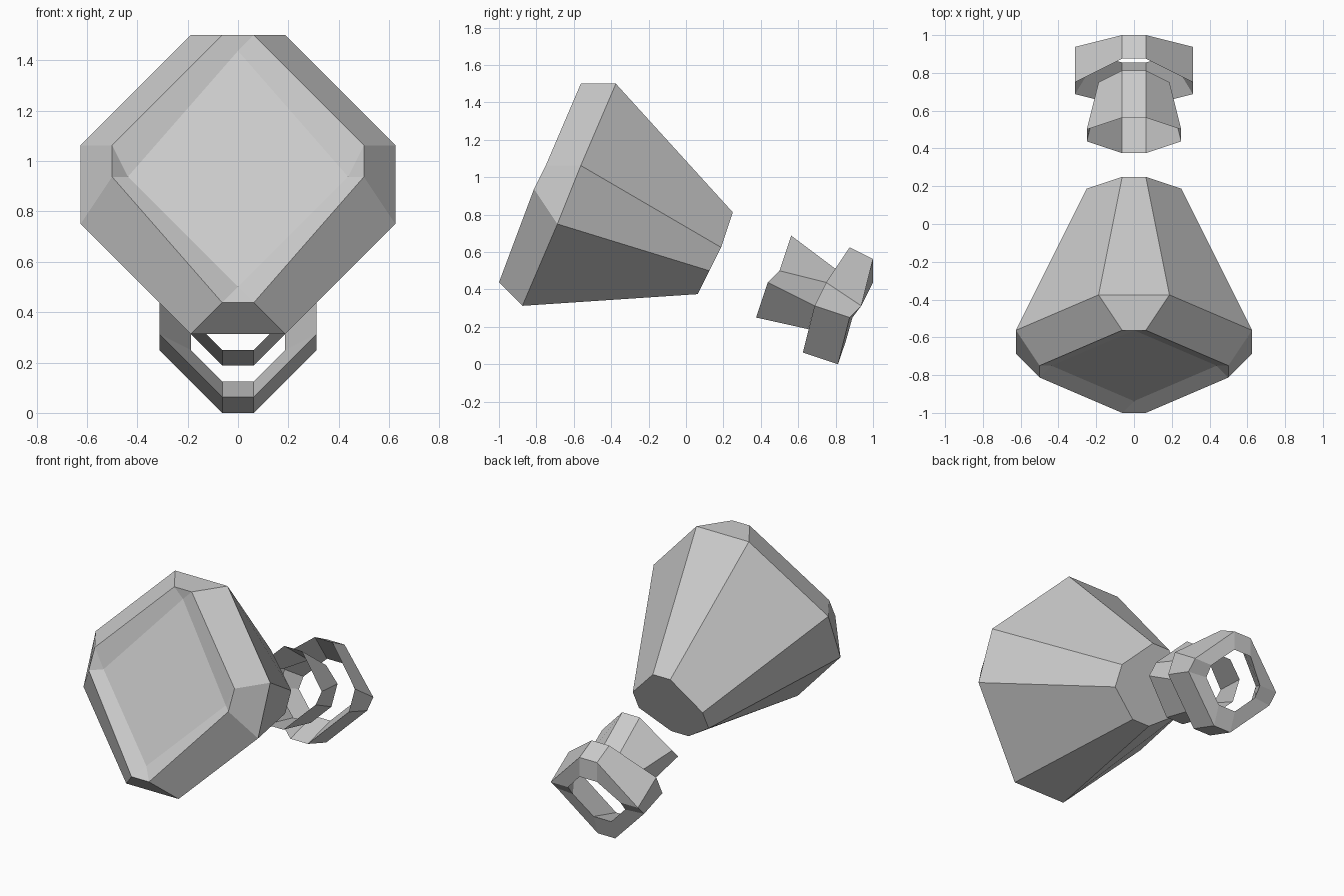
import bpy, bmesh


def octagon(half):
    """Mirror four right-hand points (top to bottom) into a closed eight-sided ring."""
    return half + [(-x, y, z) for x, y, z in reversed(half)]


def loft(name, halves, cap_first=False, cap_last=False, closed=False):
    """Join a sequence of octagonal rings with flat faces."""
    bm = bmesh.new()
    rings = [[bm.verts.new(p) for p in octagon(h)] for h in halves]
    pairs = list(zip(rings, rings[1:]))
    if closed:
        pairs.append((rings[-1], rings[0]))
    for a, b in pairs:
        for i in range(8):
            j = (i + 1) % 8
            bm.faces.new((a[i], a[j], b[j], b[i]))
    if cap_first:
        bm.faces.new(rings[0])
    if cap_last:
        bm.faces.new(rings[-1])
    bmesh.ops.remove_doubles(bm, verts=bm.verts, dist=0.0005)
    bmesh.ops.recalc_face_normals(bm, faces=bm.faces)
    mesh = bpy.data.meshes.new(name)
    bm.to_mesh(mesh)
    bm.free()
    obj = bpy.data.objects.new(name, mesh)
    bpy.context.collection.objects.link(obj)
    return obj


# Tapered head: recessed diamond face, front rim, widest ring, narrow back
recess = [(0, -0.5625, 1.4375), (0.4375, -0.75, 0.9375),
          (0.4375, -0.75, 0.9375), (0, -0.9375, 0.5)]
rim = [(0.0625, -0.5625, 1.5), (0.5, -0.75, 1.0625),
       (0.5, -0.8125, 0.9375), (0.0625, -1, 0.4375)]
widest = [(0.1875, -0.375, 1.5), (0.625, -0.5625, 1.0625),
          (0.625, -0.6875, 0.75), (0.1875, -0.875, 0.3125)]
back = [(0.0625, 0.25, 0.8125), (0.25, 0.1875, 0.625),
        (0.25, 0.125, 0.5), (0.0625, 0.0625, 0.375)]
loft("head", [recess, rim, widest, back], cap_first=True, cap_last=True)

# Open thin collar behind the head
collar_front = [(0.0625, 0.5625, 0.6875), (0.25, 0.5, 0.5),
                (0.25, 0.4375, 0.4375), (0.0625, 0.375, 0.25)]
collar_back = [(0.0625, 0.8125, 0.5), (0.1875, 0.75, 0.4375),
               (0.1875, 0.6875, 0.3125), (0.0625, 0.655, 0.1875)]
loft("collar", [collar_front, collar_back])

# Rear ring with a wedge-shaped cross-section
ring_front = [(0.0625, 0.875, 0.625), (0.3125, 0.75, 0.4375),
              (0.3125, 0.6875, 0.3125), (0.0625, 0.625, 0.0625)]
ring_outer = [(0.0625, 1, 0.5625), (0.3125, 0.9375, 0.3125),
              (0.3125, 0.875, 0.25), (0.0625, 0.8125, 0)]
ring_inner = [(0.0625, 1, 0.4375), (0.1875, 0.9375, 0.3125),
              (0.1875, 0.89, 0.25), (0.0625, 0.855, 0.125)]
loft("rear_ring", [ring_front, ring_outer, ring_inner], closed=True)
